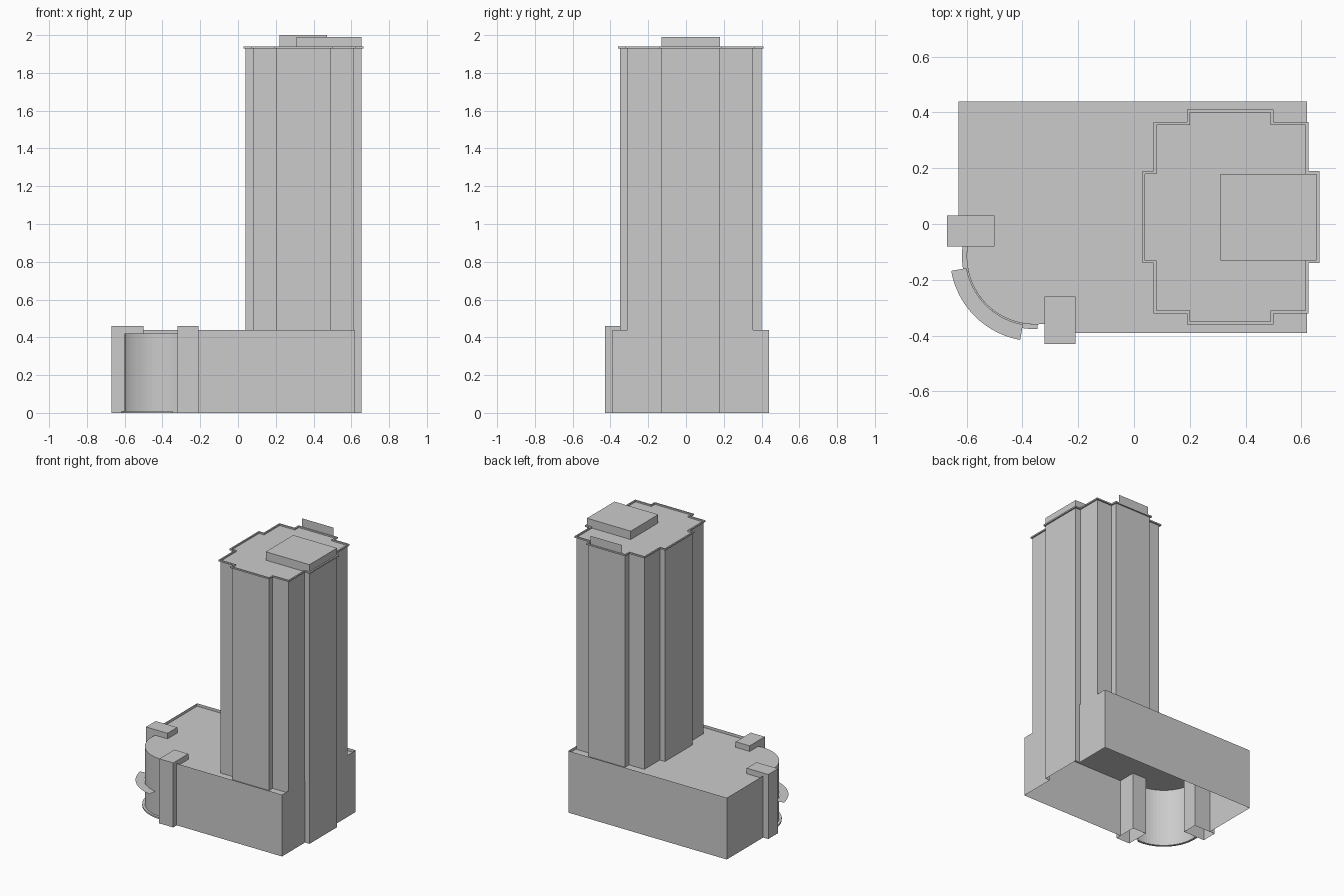
import bpy
from math import cos, sin, radians

if "Cube" in bpy.data.objects:
    bpy.data.objects.remove(bpy.data.objects["Cube"])


def make(name, verts, faces):
    me = bpy.data.meshes.new(name)
    me.from_pydata(verts, [], faces)
    me.update()
    ob = bpy.data.objects.new(name, me)
    bpy.context.collection.objects.link(ob)
    return ob


def wall(name, pts, z0, z1, closed=False, cap=False):
    """Thin upright wall along a counter-clockwise path, with an optional lid."""
    n = len(pts)
    verts = [(x, y, z0) for x, y in pts] + [(x, y, z1) for x, y in pts]
    faces = [(i, (i + 1) % n, n + (i + 1) % n, n + i)
             for i in range(n if closed else n - 1)]
    if cap:
        faces.append(tuple(range(n, 2 * n)))
    return make(name, verts, faces)


def plate(name, pts, z):
    return make(name, [(x, y, z) for x, y in pts], [tuple(range(len(pts)))])


def band(name, outer, inner, z0, z1, closed):
    """Rim between two matching paths; flat sheet when z0 equals z1."""
    n = len(outer)
    verts = [(x, y, z) for z in (z0, z1) for p in (outer, inner) for x, y in p]
    faces = []
    for i in range(n if closed else n - 1):
        j = (i + 1) % n
        faces.append((2*n + i, 2*n + j, 3*n + j, 3*n + i))        # top
        if z1 > z0:
            faces += [(i, j, 2*n + j, 2*n + i),                   # outside
                      (n + j, n + i, 3*n + i, 3*n + j),           # inside
                      (j, i, n + i, n + j)]                       # underside
    return make(name, verts, faces)


def rect(x0, x1, y0, y1):
    return [(x0, y0), (x1, y0), (x1, y1), (x0, y1)]


def arc(r, a0, a1, n=20, cx=-0.355, cy=-0.115):
    angles = [radians(a0 + (a1 - a0) * i / n) for i in range(n + 1)]
    return [(cx + r * cos(a), cy + r * sin(a)) for a in angles]


def tower_outline(d=0.0):
    """Stepped tower plan, grown outwards by d."""
    xa, xb, xc = 0.04 - d, 0.08 - d, 0.20 - d
    xd, xe, xf = 0.49 + d, 0.615 + d, 0.655 + d
    ya, yb, yc = -0.35 - d, -0.31 - d, -0.13 - d
    yd, ye, yf = 0.18 + d, 0.355 + d, 0.40 + d
    return [(xc, ya), (xd, ya), (xd, yb), (xe, yb), (xe, yc), (xf, yc),
            (xf, yd), (xe, yd), (xe, ye), (xd, ye), (xd, yf), (xc, yf),
            (xc, ye), (xb, ye), (xb, yd), (xa, yd), (xa, yc), (xb, yc),
            (xb, yb), (xc, yb)]


ROOF, PARAPET, TOP = 0.42, 0.44, 1.93

# Podium shell, open below
front_path = [(-0.21, -0.39), (0.62, -0.39), (0.62, -0.13)]
bay_path = [(0.62, -0.13), (0.655, -0.13), (0.655, 0.18), (0.62, 0.18)]
back_path = [(0.62, 0.18), (0.62, 0.44), (-0.63, 0.44), (-0.63, 0.03)]
glass_path = arc(0.245, 172, 278)
wall("podium_front_wall", front_path, 0, PARAPET)
wall("podium_bay_wall", bay_path, 0, ROOF)
wall("podium_back_wall", back_path, 0, PARAPET)
plate("podium_roof", front_path + back_path + [(-0.60, 0.03)] + glass_path
      + [(-0.21, -0.36)], ROOF)

# Rounded corner entrance with base kerb and thin canopy
wall("entrance_curved_wall", glass_path, 0, ROOF)
band("entrance_kerb", arc(0.262, 172, 272), arc(0.245, 172, 272), 0, 0.01, False)
band("entrance_canopy", arc(0.305, 190, 260), arc(0.249, 190, 260), 0.18, 0.18, False)

# Two piers flanking the entrance
wall("side_pier", rect(-0.67, -0.50, -0.08, 0.03), 0, 0.46, True, True)
wall("front_pier", rect(-0.32, -0.21, -0.43, -0.26), 0, 0.46, True, True)

# Tower with raised roof rim
wall("tower", tower_outline(), ROOF, TOP, True, True)
band("tower_roof_rim", tower_outline(0.01), tower_outline(), TOP, TOP + 0.01, True)

# Rooftop plant room and thin upright screen
wall("plant_room", rect(0.31, 0.655, -0.13, 0.18), TOP, 1.99, True, True)
wall("roof_screen", [(0.47, 0.405), (0.22, 0.405)], TOP, 2.0)
